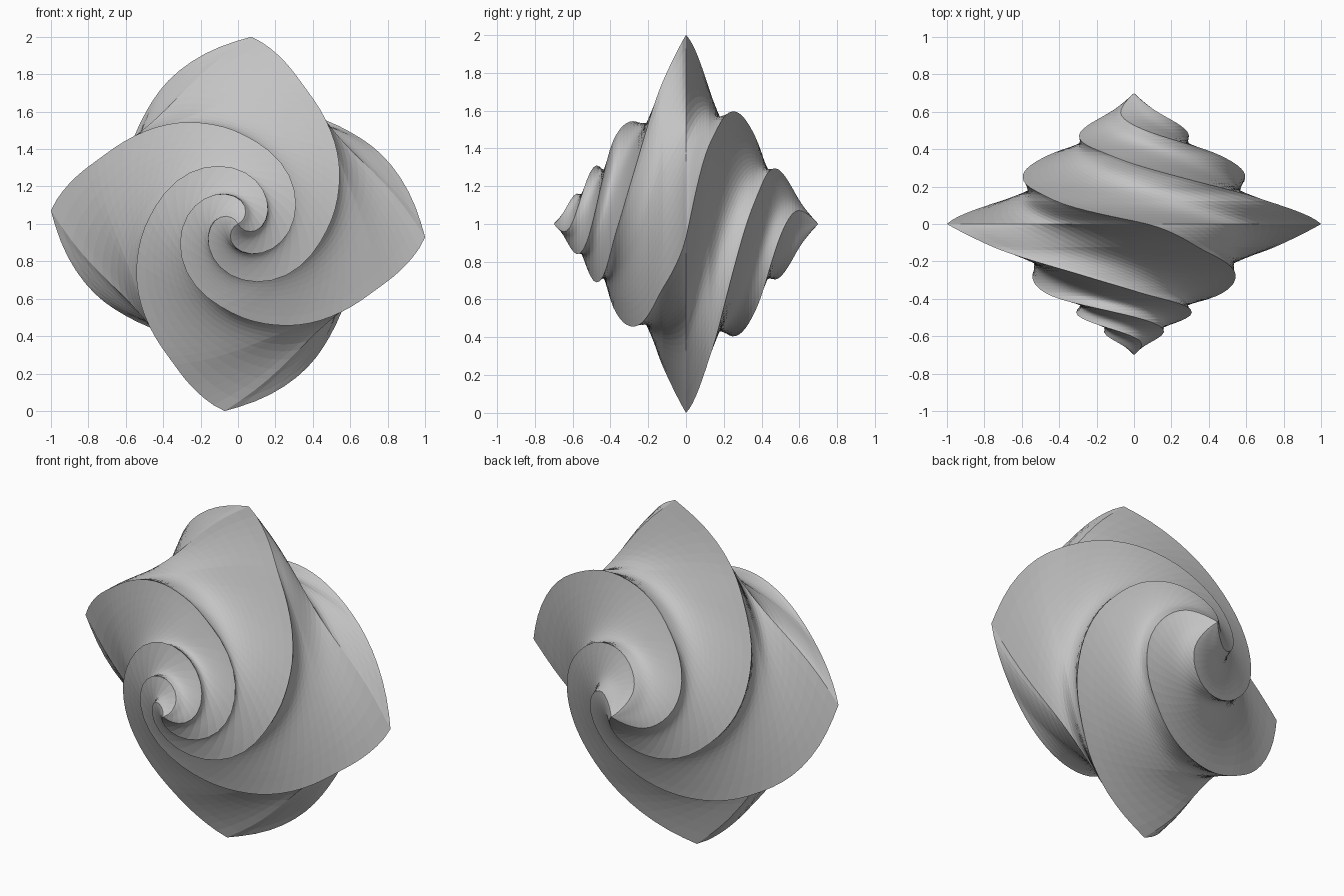
import bpy, bmesh, math

if "Cube" in bpy.data.objects:
    bpy.data.objects.remove(bpy.data.objects["Cube"])

# twist of the ridges in degrees against ridge radius, towards each apex
FRONT = [(1, 0), (.92, 9), (.806, 21), (.72, 36), (.557, 68), (.45, 95),
         (.316, 161), (.205, 222), (.1, 288), (0, 330)]
BACK = [(1, 0), (.905, 20), (.84, 33), (.76, 46), (.72, 56), (.63, 75),
        (.45, 116), (.31, 165), (.15, 215), (0, 235)]
DEPTH, ROWS, SIDES, BLADES = 0.7, 40, 72, 4
TIP_ANGLE = 85


def lookup(table, r):
    for (r0, a0), (r1, a1) in zip(table, table[1:]):
        if r >= r1:
            return a0 + (a1 - a0) * (r0 - r) / (r0 - r1)
    return table[-1][1]


# one row per depth step: (y, ridge radius, twist)
rows = []
for i in range(-ROWS + 1, ROWS):
    t = i / ROWS
    r = 1 - abs(t)
    rows.append([t * DEPTH, r, lookup(BACK, r) if t > 0 else -lookup(FRONT, r)])

# soften the kinks in the twist
for _ in range(2):
    tw = [row[2] for row in rows]
    for k in range(1, len(rows) - 1):
        rows[k][2] = (tw[k - 1] + 2 * tw[k] + tw[k + 1]) / 4

# twisted star sections with shallow grooves, joined into one double spiral cone
bm = bmesh.new()
rings = []
for y, radius, twist in rows:
    valley = 0.71 + 0.05 * min(1, abs(y) / 0.12)
    ring = []
    for j in range(SIDES):
        a = 2 * math.pi * j / SIDES
        groove = abs(math.sin(a * BLADES / 2)) ** 0.9
        r = 1.003 * radius * (1 - (1 - valley) * groove)
        b = a + math.radians(TIP_ANGLE + twist)
        ring.append(bm.verts.new((r * math.cos(b), y, 1 + r * math.sin(b))))
    rings.append(ring)
for lo, hi in zip(rings, rings[1:]):
    for j in range(SIDES):
        k = (j + 1) % SIDES
        bm.faces.new((lo[j], lo[k], hi[k], hi[j]))

# pointed ends
for ring, y in ((rings[0], -DEPTH), (rings[-1], DEPTH)):
    apex = bm.verts.new((0, y, 1))
    for j in range(SIDES):
        bm.faces.new((ring[j], ring[(j + 1) % SIDES], apex))
bmesh.ops.recalc_face_normals(bm, faces=bm.faces)

mesh = bpy.data.meshes.new("spiral_shell")
bm.to_mesh(mesh)
bm.free()
grey = bpy.data.materials.new("light grey")
grey.diffuse_color = (0.55, 0.55, 0.55, 1)
grey.use_nodes = True
grey.node_tree.nodes["Principled BSDF"].inputs["Base Color"].default_value = grey.diffuse_color
mesh.materials.append(grey)
shell = bpy.data.objects.new("spiral_shell", mesh)
bpy.context.collection.objects.link(shell)
